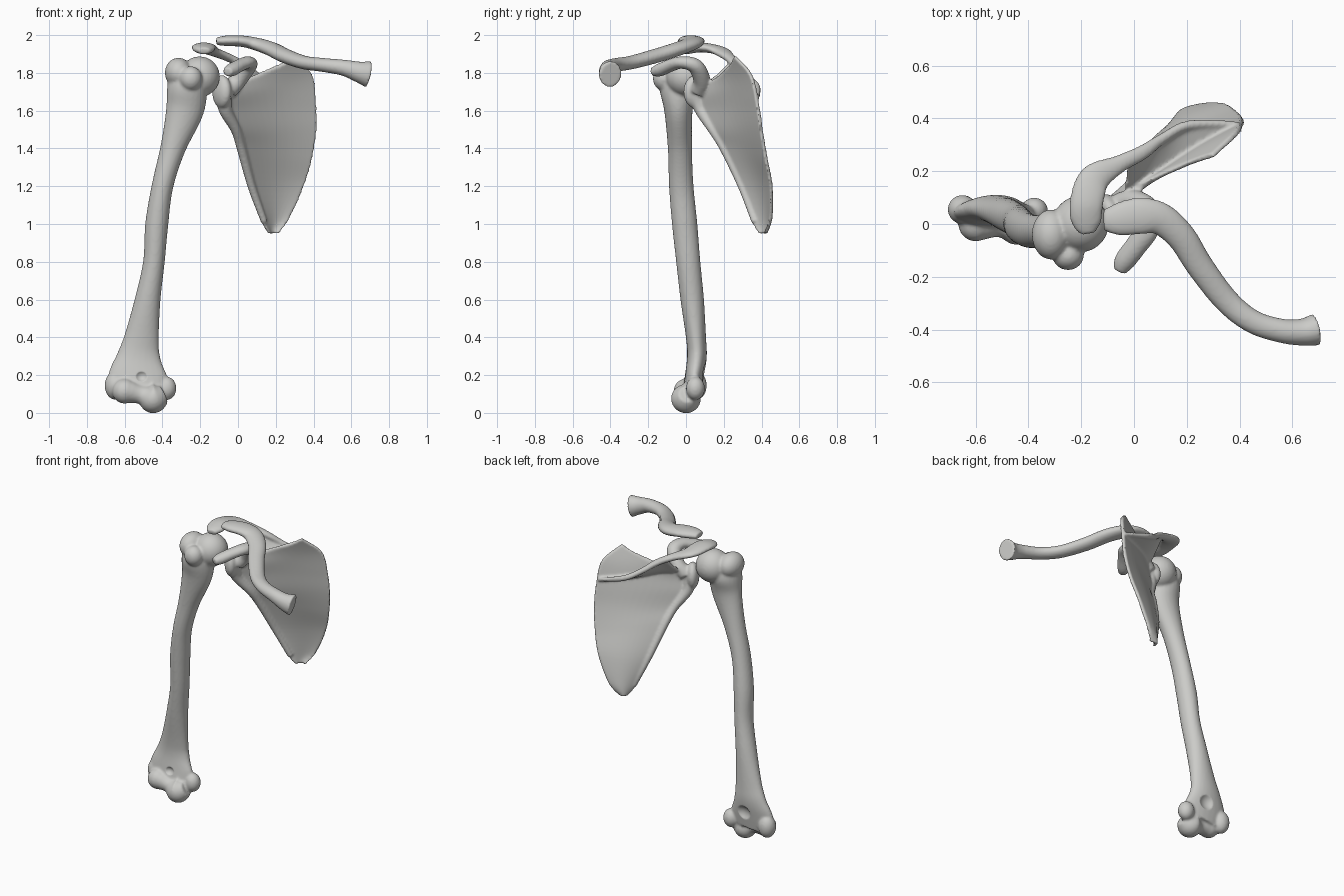
import bpy, bmesh, math
from mathutils import Vector, Matrix

cube = bpy.data.objects.get("Cube")
if cube:
    bpy.data.objects.remove(cube, do_unlink=True)

bone = bpy.data.materials.new("bone_grey")
bone.use_nodes = True
colour = (0.6, 0.6, 0.58, 1)
bone.diffuse_color = colour
bone.node_tree.nodes["Principled BSDF"].inputs["Base Color"].default_value = colour


def smooth_rows(rows, steps=6):
    """Pass a Catmull-Rom spline through rows of numbers."""
    out = []
    for i in range(len(rows) - 1):
        a, b, c, d = (rows[max(i - 1, 0)], rows[i], rows[i + 1],
                      rows[min(i + 2, len(rows) - 1)])
        for s in range(steps):
            t = s / steps
            out.append([0.5 * (2 * q + (r - p) * t + (2 * p - 5 * q + 4 * r - u) * t * t
                               + (3 * q - p - 3 * r + u) * t ** 3)
                        for p, q, r, u in zip(a, b, c, d)])
    out.append(list(rows[-1]))
    return out


def skin(bm, rings):
    """Join rings of points into a closed solid."""
    loops = [[bm.verts.new(p) for p in ring] for ring in rings]
    n = len(loops[0])
    for a, b in zip(loops, loops[1:]):
        for i in range(n):
            j = (i + 1) % n
            bm.faces.new((a[i], a[j], b[j], b[i]))
    bm.faces.new(loops[0])
    bm.faces.new(loops[-1])


def shaft(bm, rows, hint):
    """Loft ellipses: centre, radius along the hint axis, radius across it."""
    rows = smooth_rows(rows)
    pts = [Vector(r[:3]) for r in rows]
    rings = []
    for i, (p, r) in enumerate(zip(pts, rows)):
        t = (pts[min(i + 1, len(pts) - 1)] - pts[max(i - 1, 0)]).normalized()
        a = (Vector(hint) - t * t.dot(Vector(hint))).normalized()
        b = t.cross(a)
        rings.append([p + a * r[3] * math.cos(k * math.tau / 24)
                      + b * r[4] * math.sin(k * math.tau / 24) for k in range(24)])
    skin(bm, rings)


def sheet(bm, rows, half, bulge, normal):
    """Thin curved plate between two edges: edge point, edge point, sag."""
    n = Vector(normal).normalized()
    rings = []
    for r in smooth_rows(rows):
        a, b = Vector(r[:3]), Vector(r[3:6])
        mid = []
        for k in range(13):
            t = k / 12
            arch = math.sin(math.pi * t)
            mid.append(a.lerp(b, t) + n * bulge * arch - Vector((0, 0, r[6] * arch)))
        rings.append([p + n * half for p in mid] + [p - n * half for p in reversed(mid)])
    skin(bm, rings)


def ball(bm, centre, radii, turn=0):
    m = (Matrix.Translation(centre) @ Matrix.Rotation(turn, 4, 'Z')
         @ Matrix.Diagonal((*radii, 1)))
    bmesh.ops.create_uvsphere(bm, u_segments=32, v_segments=20, radius=1, matrix=m)


def make(name, bm):
    bmesh.ops.recalc_face_normals(bm, faces=bm.faces[:])
    mesh = bpy.data.meshes.new(name)
    bm.to_mesh(mesh)
    bm.free()
    for f in mesh.polygons:
        f.use_smooth = True
    mesh.materials.append(bone)
    ob = bpy.data.objects.new(name, mesh)
    bpy.context.collection.objects.link(ob)
    return ob


def fuse(ob, cutter=None, rounds=6):
    """Merge overlapping solids into one soft surface."""
    m = ob.modifiers.new("fuse", 'REMESH')
    m.mode = 'VOXEL'
    m.voxel_size = 0.008
    m.use_smooth_shade = True
    if cutter:
        c = ob.modifiers.new("hollows", 'BOOLEAN')
        c.operation = 'DIFFERENCE'
        c.object = cutter
    s = ob.modifiers.new("soften", 'SMOOTH')
    s.factor = 0.5
    s.iterations = rounds


# Upper arm bone: shaft, head, tubercles and elbow end
bm = bmesh.new()
shaft(bm, [(-.27, -.03, 1.81, .09, .08), (-.27, -.04, 1.72, .105, .1),
           (-.282, -.04, 1.6, .1, .075), (-.345, -.032, 1.4, .067, .064),
           (-.4, -.025, 1.2, .057, .065), (-.43, -.007, 1, .061, .067),
           (-.445, .012, .8, .057, .064), (-.478, .033, .6, .068, .062),
           (-.51, .053, .4, .092, .053), (-.525, .058, .3, .116, .052),
           (-.532, .045, .2, .155, .05), (-.522, .03, .11, .15, .05)], (1, 0, 0))
ball(bm, (-.203, .0, 1.78), (.107, .107, .107))
ball(bm, (-.315, -.04, 1.8), (.072, .095, .08))
ball(bm, (-.25, -.118, 1.77), (.06, .057, .065))
ball(bm, (-.6, .0, .115), (.066, .066, .066))
ball(bm, (-.65, .055, .145), (.056, .055, .075))
ball(bm, (-.378, .05, .13), (.052, .05, .062))
shaft(bm, [(-.57, 0, .11, .06, .06), (-.51, 0, .095, .05, .05),
           (-.45, 0, .077, .08, .08), (-.395, .01, .1, .05, .05)], (0, 0, 1))
humerus = make("upper_arm_bone", bm)

# Hollows above the elbow joint, front and back
bm = bmesh.new()
ball(bm, (-.51, -.035, .195), (.04, .045, .035))
ball(bm, (-.5, .13, .21), (.065, .055, .06))
cutter = make("elbow_hollow_cutter", bm)
cutter.hide_render = True
cutter.hide_viewport = True
cutter.display_type = 'WIRE'
fuse(humerus, cutter)

# Collar bone
bm = bmesh.new()
shaft(bm, [(-.115, .015, 1.967, .02, .04), (-.06, .018, 1.97, .028, .062),
           (.02, .03, 1.968, .03, .07), (.1, .02, 1.952, .034, .062),
           (.18, -.05, 1.925, .037, .056), (.25, -.16, 1.89, .038, .052),
           (.35, -.29, 1.855, .036, .048), (.45, -.37, 1.842, .037, .045),
           (.56, -.405, 1.827, .043, .046), (.64, -.41, 1.805, .056, .052),
           (.692, -.4, 1.793, .072, .062)], (0, 0, 1))
fuse(make("collar_bone", bm))

# Shoulder blade: plate, from its outer edge to its inner edge
bm = bmesh.new()
blade = [(-.07, .07, 1.76, .3, .26, 1.89, .045), (-.085, .05, 1.68, .39, .345, 1.79, .02),
         (-.075, .075, 1.6, .41, .38, 1.64, 0), (-.022, .135, 1.5, .412, .4, 1.5, 0),
         (.008, .195, 1.4, .39, .425, 1.35, 0), (.062, .288, 1.2, .345, .452, 1.2, 0),
         (.13, .357, 1.01, .27, .45, 1.03, 0), (.165, .385, .95, .215, .415, .95, 0)]
sheet(bm, blade, .011, .025, (-.55, .83, 0))
shaft(bm, [(r[0] + .01, r[1] + .008, r[2], w, w) for r, w in
           zip(blade[1:7], (.045, .035, .027, .025, .022, .018))], (1, 0, 0))

# Ridge across the back, from its root on the plate to its crest
sheet(bm, [(.385, .355, 1.66, .4, .38, 1.67, 0), (.2, .26, 1.7, .21, .388, 1.725, 0),
           (.07, .17, 1.73, .11, .338, 1.78, 0), (0, .14, 1.74, .03, .28, 1.845, 0),
           (-.035, .135, 1.76, -.02, .255, 1.87, 0)], .011, 0, (0, -.3, 1))
shaft(bm, [(.39, .378, 1.67, .012, .012), (.21, .375, 1.725, .018, .018),
           (.11, .325, 1.78, .018, .02), (.03, .27, 1.84, .02, .028),
           (-.06, .225, 1.885, .022, .035), (-.15, .17, 1.92, .024, .06),
           (-.18, .08, 1.935, .026, .064), (-.18, .01, 1.925, .025, .058),
           (-.175, -.035, 1.915, .018, .03)], (0, 0, 1))

# Hooked process and joint socket
shaft(bm, [(-.055, -.18, 1.805, .022, .025), (-.035, -.14, 1.815, .034, .04),
           (.01, -.08, 1.84, .033, .042), (.05, -.02, 1.855, .033, .045),
           (.055, .05, 1.835, .04, .045), (0, .085, 1.76, .045, .045),
           (-.05, .07, 1.71, .05, .05)], (0, 0, 1))
ball(bm, (-.085, .05, 1.7), (.042, .07, .088), math.radians(32))
fuse(make("shoulder_blade", bm), rounds=4)
